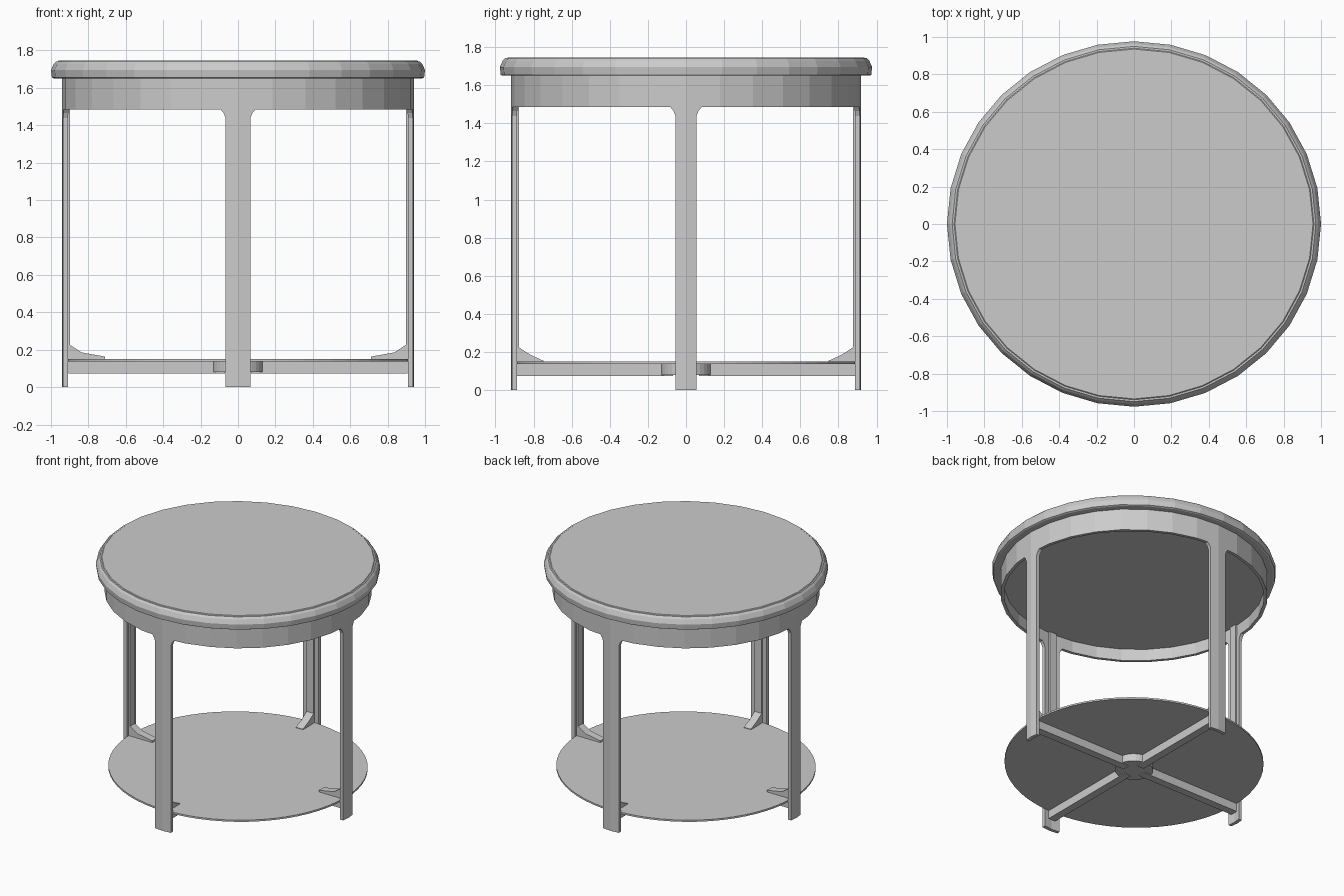
import bpy
import bmesh
from math import cos, sin, tan, pi
from mathutils import Matrix

cube = bpy.data.objects.get("Cube")
if cube:
    bpy.data.objects.remove(cube, do_unlink=True)

SIDES = 32
OVAL = Matrix.Diagonal((1, 0.977, 1, 1))   # table is very slightly oval

grey = bpy.data.materials.new("plain_grey")
grey.use_nodes = True
COLOUR = (0.6, 0.6, 0.6, 1)
grey.diffuse_color = COLOUR
grey.node_tree.nodes["Principled BSDF"].inputs["Base Color"].default_value = COLOUR


def finish(name, bm, angle=0):
    """Turn to the given angle, fit to the oval and add to the scene."""
    bmesh.ops.transform(bm, matrix=OVAL @ Matrix.Rotation(angle, 4, 'Z'), verts=bm.verts)
    bmesh.ops.recalc_face_normals(bm, faces=bm.faces)
    mesh = bpy.data.meshes.new(name)
    bm.to_mesh(mesh)
    bm.free()
    mesh.materials.append(grey)
    obj = bpy.data.objects.new(name, mesh)
    bpy.context.collection.objects.link(obj)
    return obj


def loft(name, rings, angle=0):
    """Join closed rings of points and cap both ends."""
    bm = bmesh.new()
    loops = [[bm.verts.new(p) for p in ring] for ring in rings]
    n = len(loops[0])
    for low, high in zip(loops, loops[1:]):
        for i in range(n):
            j = (i + 1) % n
            bm.faces.new((low[i], low[j], high[j], high[i]))
    bm.faces.new(loops[0][::-1])
    bm.faces.new(loops[-1])
    return finish(name, bm, angle)


def lathe(name, profile, sides=SIDES):
    """Stack polygon rings through (radius, height) points."""
    return loft(name, [[(r * cos(2 * pi * i / sides), r * sin(2 * pi * i / sides), z)
                        for i in range(sides)] for r, z in profile])


def plate(name, outline, half, angle):
    """Upright plate from a (radius, height) outline."""
    return loft(name, [[(r, t, z) for r, z in outline] for t in (-half, half)], angle)


def rectangle(r0, r1, z0, z1):
    return [(r0, z0), (r1, z0), (r1, z1), (r0, z1)]


def leg(name, half, angle):
    """Thin leg following the apron facets, flaring out at the top."""
    kink = tan(pi / SIDES)
    rings = []
    for z, extra in ((0, 0), (1.44, 0), (1.465, 0.01), (1.486, 0.027)):
        h = half + extra
        rings.append([(r - abs(t) * kink, t, z)
                      for r, ts in ((0.94, (-h, 0, h)), (0.914, (h, 0, -h))) for t in ts])
    return loft(name, rings, angle)


# Table top with rounded rim
lathe("table_top", [(0.985, 1.65), (0.995, 1.655), (1.0, 1.695), (0.985, 1.728),
                    (0.972, 1.742), (0.962, 1.742), (0.957, 1.746)])

# Apron ring, recessed underneath
lathe("apron", [(0.9, 1.575), (0.917, 1.575), (0.917, 1.485),
                (0.94, 1.485), (0.94, 1.652)])

# Lower shelf and the hub below it
lathe("lower_shelf", [(0.912, 0.137), (0.912, 0.15)], 64)
lathe("shelf_hub", [(0.135, 0.08), (0.135, 0.138)])

# Legs with ribs, gussets and spokes
for side, turn in (("left", 0), ("back", 1), ("right", 2), ("front", 3)):
    angle = turn * pi / 2
    across = turn % 2 == 0
    leg(side + "_leg", 0.057 if across else 0.067, angle)
    plate(side + "_leg_rib", rectangle(0.898, 0.918, 0.075, 1.58), 0.03, angle)
    plate(side + "_spoke", rectangle(0.07, 0.905, 0.074, 0.138), 0.03, angle)
    tip, rise = (0.71, 0.163) if across else (0.765, 0.154)
    plate(side + "_gusset", [(0.905, 0.148), (0.905, 0.23), (0.835, 0.185),
                             (tip, rise), (tip, 0.148)], 0.03, angle)
